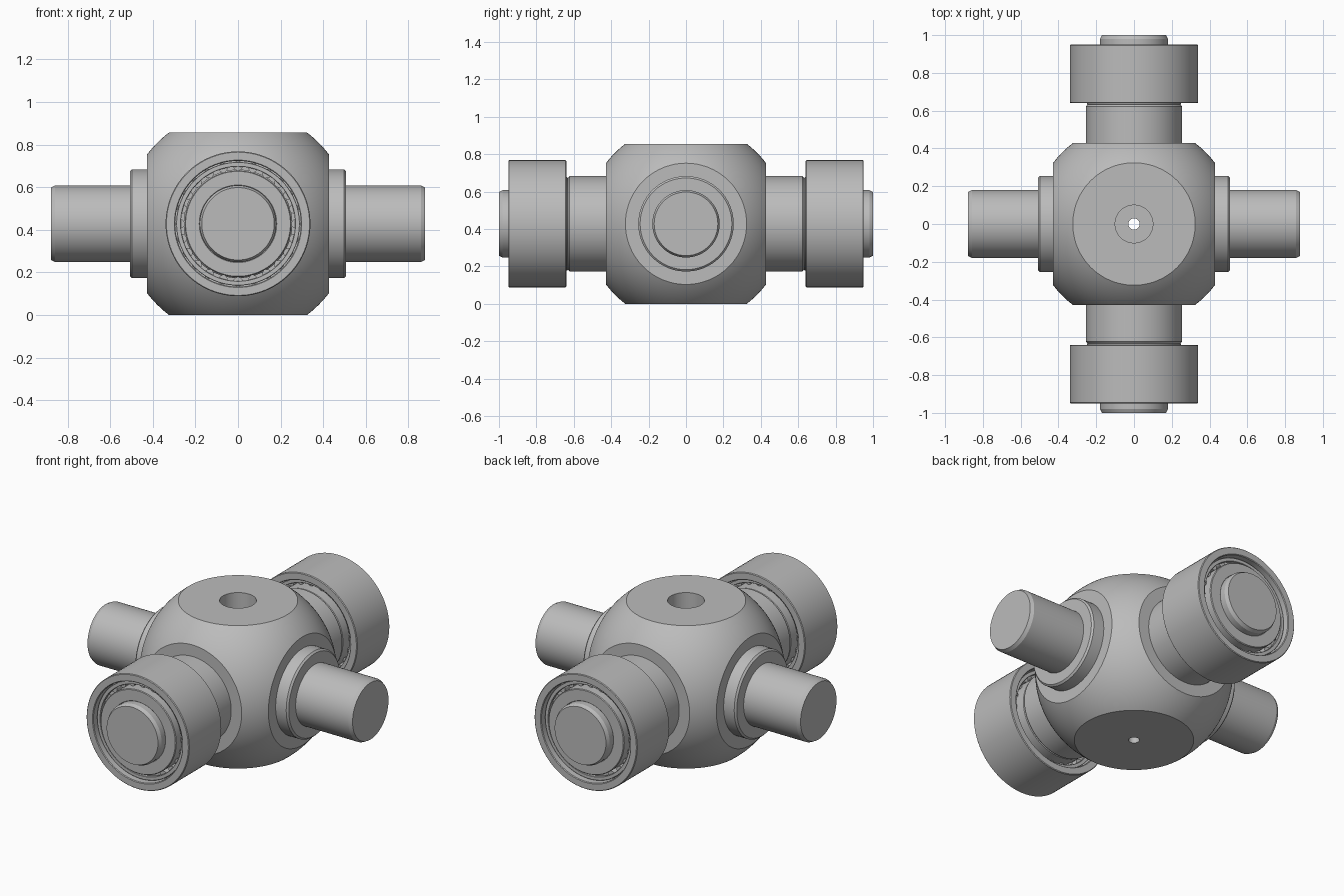
import bpy, bmesh, math
from mathutils import Vector, Matrix

if "Cube" in bpy.data.objects:
    bpy.data.objects.remove(bpy.data.objects["Cube"], do_unlink=True)

MID = 0.428          # axis height and half width of the hub
SPHERE = 0.537       # ball radius before the flats are cut

steel = bpy.data.materials.new("grey_steel")
steel.use_nodes = True
steel.diffuse_color = (0.5, 0.5, 0.5, 1)
steel.node_tree.nodes["Principled BSDF"].inputs["Base Color"].default_value = (0.5, 0.5, 0.5, 1)


def add(name, bm, matrix=Matrix()):
    bmesh.ops.recalc_face_normals(bm, faces=bm.faces)
    mesh = bpy.data.meshes.new(name)
    bm.to_mesh(mesh)
    bm.free()
    mesh.materials.append(steel)
    obj = bpy.data.objects.new(name, mesh)
    obj.matrix_world = matrix
    bpy.context.collection.objects.link(obj)
    return obj


def smooth(obj):
    bpy.ops.object.select_all(action='DESELECT')
    obj.select_set(True)
    bpy.context.view_layer.objects.active = obj
    bpy.ops.object.shade_smooth_by_angle(angle=math.radians(25))


def lathe(name, profile, matrix, closed=False, steps=96):
    """Spin (radius, distance) points about local z."""
    bm = bmesh.new()
    verts = [bm.verts.new((r, 0, d)) for r, d in profile]
    edges = [bm.edges.new(pair) for pair in zip(verts, verts[1:])]
    if closed:
        edges.append(bm.edges.new((verts[-1], verts[0])))
    bmesh.ops.spin(bm, geom=verts + edges, cent=(0, 0, 0), axis=(0, 0, 1),
                   angle=math.tau, steps=steps, use_duplicate=False)
    bmesh.ops.remove_doubles(bm, verts=bm.verts, dist=0.0001)
    obj = add(name, bm, matrix)
    smooth(obj)
    return obj


def ring(name, inner, outer, start, end, c, matrix):
    """Square ring with chamfered rims."""
    lathe(name, [(inner, start + c), (inner + c, start), (outer - c, start), (outer, start + c),
                 (outer, end - c), (outer - c, end), (inner + c, end), (inner, end - c)],
          matrix, closed=True)


# Hub: ball cut to six flats
bm = bmesh.new()
bmesh.ops.create_uvsphere(bm, u_segments=96, v_segments=64, radius=SPHERE)
for axis in range(3):
    for sign in (-1, 1):
        normal = Vector((0, 0, 0))
        normal[axis] = sign
        cut = bmesh.ops.bisect_plane(bm, geom=bm.verts[:] + bm.edges[:] + bm.faces[:],
                                     plane_co=normal * MID, plane_no=normal, clear_outer=True)
        rim = [e for e in cut["geom_cut"] if isinstance(e, bmesh.types.BMEdge)]
        bmesh.ops.edgeloop_fill(bm, edges=rim)
hub = add("hub", bm, Matrix.Translation((0, 0, MID)))

# Counterbored hole down through the hub
bore = lathe("hole_cutter", [(0, -0.1), (0.03, -0.1), (0.03, MID), (0.1, MID),
                             (0.1, 1), (0, 1)], Matrix(), steps=48)
bore.hide_render = True
mod = hub.modifiers.new("hole", 'BOOLEAN')
mod.operation = 'DIFFERENCE'
mod.solver = 'EXACT'
mod.object = bore
bpy.context.view_layer.update()
bpy.context.view_layer.objects.active = hub
bpy.ops.object.modifier_apply(modifier=mod.name)
bpy.data.objects.remove(bore, do_unlink=True)
smooth(hub)

# Four stepped journals; the front and back ones carry bearings
arms = {"left": (1, 0, 0), "right": (-1, 0, 0), "front": (0, -1, 0), "back": (0, 1, 0)}
for side, direction in arms.items():
    turn = Vector((0, 0, 1)).rotation_difference(Vector(direction)).to_matrix().to_4x4()
    place = Matrix.Translation((0, 0, MID)) @ turn
    long = side in ("front", "back")
    step, tip = (0.632, 1.0) if long else (0.508, 0.878)
    lathe(side + "_journal", [(0, 0.41), (0.255, 0.41), (0.255, step - 0.01), (0.245, step),
                              (0.18, step), (0.18, tip - 0.02), (0.17, tip), (0, tip)], place)
    if not long:
        continue
    # Bearing races and cage
    ring(side + "_outer_race", 0.295, 0.34, 0.64, 0.95, 0.004, place)
    ring(side + "_inner_race", 0.178, 0.25, 0.632, 0.945, 0.004, place)
    for label, start in (("inner", 0.67), ("outer", 0.90)):
        ring(side + "_cage_" + label, 0.268, 0.29, start, start + 0.02, 0.002, place)
    # Rollers between the races
    rollers = bmesh.new()
    for i in range(24):
        spot = Matrix.Rotation(math.tau * i / 24, 4, 'Z') @ Matrix.Translation((0.2725, 0, 0.795))
        bmesh.ops.create_cone(rollers, cap_ends=True, segments=16, radius1=0.0225,
                              radius2=0.0225, depth=0.21, matrix=spot)
    smooth(add(side + "_rollers", rollers, place))
